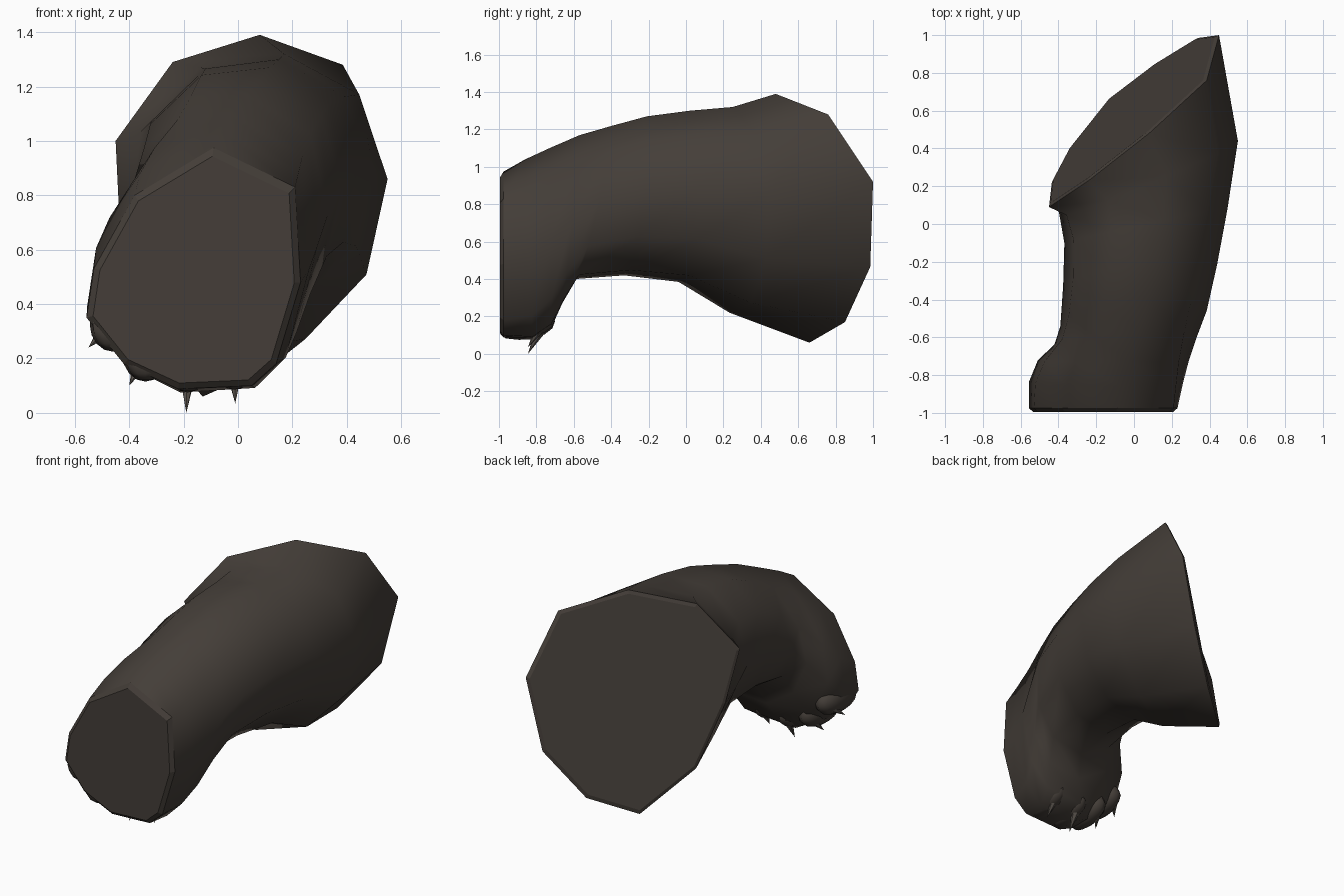
import bpy, bmesh, math
from mathutils import Vector

if "Cube" in bpy.data.objects:
    bpy.data.objects.remove(bpy.data.objects["Cube"])


def material(name, rgb):
    m = bpy.data.materials.new(name)
    m.diffuse_color = (*rgb, 1)
    m.use_nodes = True
    m.node_tree.nodes["Principled BSDF"].inputs["Base Color"].default_value = m.diffuse_color
    return m


FUR = material("dark brown fur", (0.058, 0.048, 0.040))
CLAW = material("grey brown claw", (0.095, 0.082, 0.070))


def finish(name, bm, mat, angle=40):
    bmesh.ops.recalc_face_normals(bm, faces=bm.faces)
    me = bpy.data.meshes.new(name)
    bm.to_mesh(me)
    bm.free()
    ob = bpy.data.objects.new(name, me)
    bpy.context.collection.objects.link(ob)
    me.materials.append(mat)
    bpy.context.view_layer.objects.active = ob
    ob.select_set(True)
    bpy.ops.object.shade_smooth_by_angle(angle=math.radians(angle))
    ob.select_set(False)
    return ob


# Ten-sided end outlines, both starting at the bottom and going round by the right
SOLE = [(-.22, .088), (.05, .10), (.14, .18), (.23, .48), (.21, .83),
        (-.09, .975), (-.38, .80), (-.53, .53), (-.557, .35), (-.42, .18)]
HIP = [(-.13, .66, .06), (.12, .85, .17), (.34, .985, .465), (.45, 1.0, .92), (.385, .76, 1.28),
       (.08, .48, 1.39), (-.24, .23, 1.29), (-.45, .09, 1.0), (-.435, .22, .69), (-.345, .39, .31)]


def normalised(pts):
    xs, zs = [p[0] for p in pts], [p[1] for p in pts]
    return [((x - min(xs)) / (max(xs) - min(xs)), (z - min(zs)) / (max(zs) - min(zs))) for x, z in pts]


SHAPES = [normalised(SOLE),
          normalised([(math.cos(math.radians(36 * i - 102)), math.sin(math.radians(36 * i - 102))) for i in range(10)]),
          normalised([(p[0], p[2]) for p in HIP])]


def ring(t, xl, xr, zb, zt, yb, yt, skew):
    """Cross-section: t = 0 sole outline, 1 round, 2 hip outline; leaning and skewed along y."""
    k = min(int(t), 1)
    out = []
    for a, b in zip(SHAPES[k], SHAPES[k + 1]):
        u, v = (p + (q - p) * (t - k) for p, q in zip(a, b))
        out.append(Vector((xl + (xr - xl) * u, yb + (yt - yb) * v + skew * (u - .5), zb + (zt - zb) * v)))
    return out


def inset(pts, factor, push):
    c = sum(pts, Vector()) / len(pts)
    return [c + (p - c) * factor + Vector(push) for p in pts]


# Leg: loft from the flat sole, round the ankle bend, to the slanted cut
sole = [Vector((x, -.975, z)) for x, z in SOLE]
hip = [Vector(p) for p in HIP]
rings = [inset(sole, .94, (0, -.02, 0)), sole,
         ring(.2, -.555, .26, .075, 1.04, -.82, -.86, 0),
         ring(.4, -.51, .29, .14, 1.10, -.72, -.73, 0),
         ring(.6, -.42, .33, .27, 1.17, -.66, -.57, .02),
         ring(.8, -.39, .385, .40, 1.22, -.59, -.40, .06),
         ring(1.0, -.375, .44, .42, 1.27, -.32, -.22, .10),
         ring(1.1, -.37, .495, .385, 1.30, -.02, 0, .18),
         ring(1.3, -.40, .55, .22, 1.32, .28, .21, .40),
         hip, inset(hip, .965, (-.006, .006, .002))]
bm = bmesh.new()
loops = [[bm.verts.new(p) for p in r] for r in rings]
for lo, hi in zip(loops, loops[1:]):
    for i in range(10):
        j = (i + 1) % 10
        bm.faces.new((lo[i], lo[j], hi[j], hi[i]))
bm.faces.new(loops[0])
bm.faces.new(loops[-1])
leg = finish("leg", bm, FUR, 66)
# Keep the two end caps and their rims flat
for i, p in enumerate(leg.data.polygons):
    if i < 10 or i >= 90:
        p.use_smooth = False

# Toes along the lower rim of the sole, each with a pointed claw behind it
TOES = [((-.46, .325), (-.55, .24)), ((-.34, .215), (-.40, .10)),
        ((-.185, .175), (-.19, .0)), ((-.015, .185), (-.01, .035))]
for n, ((x, z), (tx, tz)) in enumerate(TOES, 1):
    bm = bmesh.new()
    bmesh.ops.create_uvsphere(bm, u_segments=12, v_segments=8, radius=1)
    for v in bm.verts:
        v.co = Vector((x + v.co.x * .085, max(-.89 + v.co.y * .19, -.985), z + v.co.z * .1))
    finish(f"toe_{n}", bm, FUR, 60)

    tip = Vector((tx, -.845, tz))
    base = Vector((x + (tx - x) * .4, -.785, z + (tz - z) * .35))
    axis = tip - base
    bm = bmesh.new()
    bmesh.ops.create_cone(bm, cap_ends=True, segments=6, radius1=.026, radius2=0, depth=axis.length)
    rot = axis.to_track_quat('Z', 'Y')
    for v in bm.verts:
        v.co = rot @ v.co + (base + tip) / 2
    finish(f"claw_{n}", bm, CLAW)
